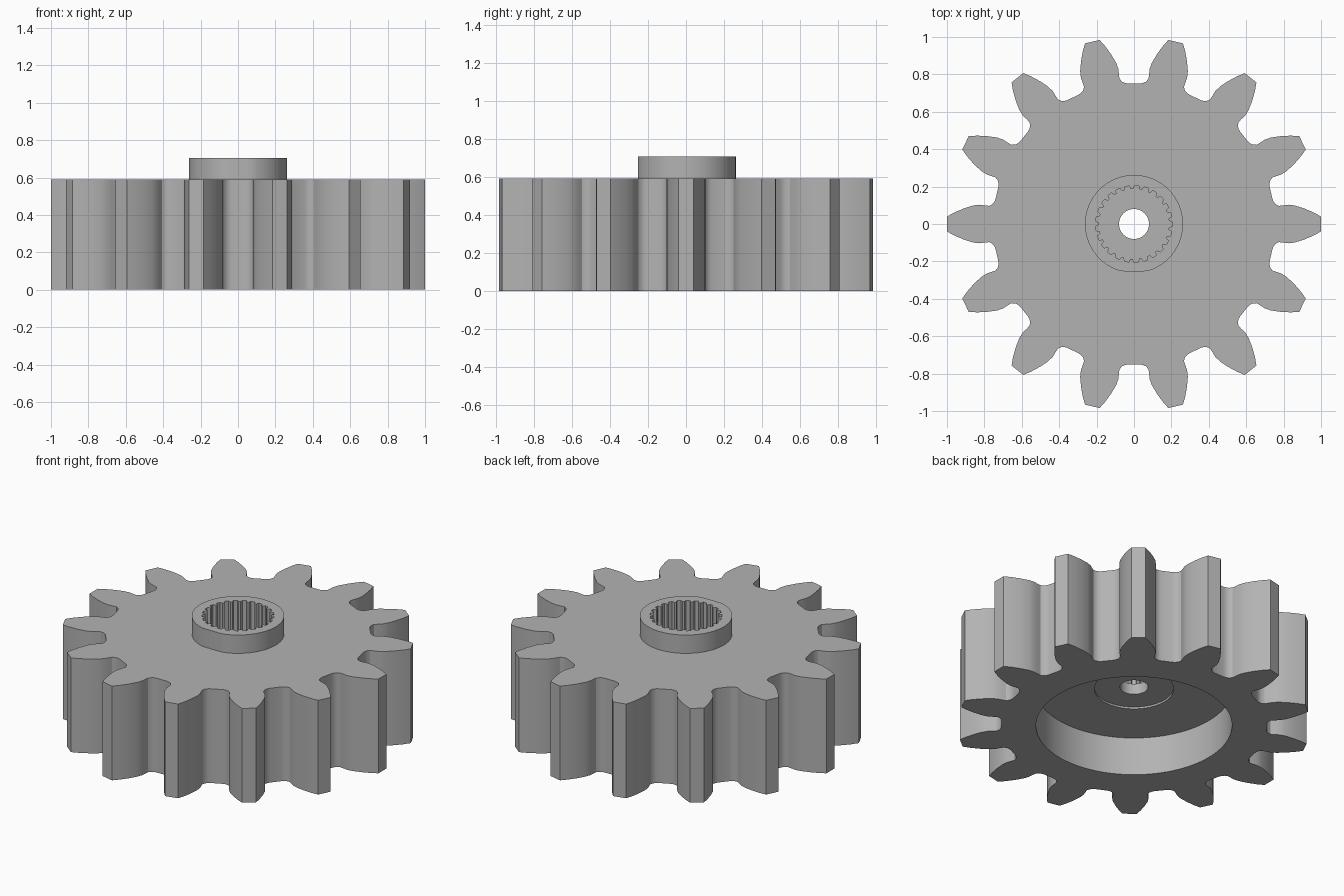
import bpy
import bmesh
from math import sin, cos, pi, tau

if "Cube" in bpy.data.objects:
    bpy.data.objects.remove(bpy.data.objects["Cube"], do_unlink=True)

TEETH = 14
SPLINES = 25
HEIGHT = 0.59
HUB_TOP = 0.705
CEILING = 0.24
BORE_FLOOR = 0.32

grey = bpy.data.materials.new("plain_grey")
grey.use_nodes = True
colour = (0.45, 0.45, 0.45, 1)
grey.diffuse_color = colour
grey.node_tree.nodes["Principled BSDF"].inputs["Base Color"].default_value = colour


def prism(name, outline, z0, z1):
    """Extrude a closed counter-clockwise outline from z0 to z1."""
    bm = bmesh.new()
    face = bm.faces.new([bm.verts.new((x, y, z0)) for x, y in outline])
    top = bmesh.ops.extrude_face_region(bm, geom=[face])["geom"]
    moved = [v for v in top if isinstance(v, bmesh.types.BMVert)]
    bmesh.ops.translate(bm, verts=moved, vec=(0, 0, z1 - z0))
    bmesh.ops.recalc_face_normals(bm, faces=bm.faces)
    mesh = bpy.data.meshes.new(name)
    bm.to_mesh(mesh)
    bm.free()
    mesh.materials.append(grey)
    obj = bpy.data.objects.new(name, mesh)
    bpy.context.collection.objects.link(obj)
    return obj


def circle(radius, count=64):
    return [(radius * cos(tau * i / count), radius * sin(tau * i / count))
            for i in range(count)]


def repeat(points, count):
    """Rotate a run of points around the axis."""
    result = []
    for i in range(count):
        c, s = cos(tau * i / count), sin(tau * i / count)
        result += [(c * x - s * y, s * x + c * y) for x, y in points]
    return result


def combine(target, tool, operation):
    mod = target.modifiers.new(operation, "BOOLEAN")
    mod.operation = operation
    mod.solver = "EXACT"
    mod.object = tool
    bpy.context.view_layer.update()
    graph = bpy.context.evaluated_depsgraph_get()
    mesh = bpy.data.meshes.new_from_object(target.evaluated_get(graph))
    target.modifiers.clear()
    target.data = mesh
    bpy.data.objects.remove(tool, do_unlink=True)


# Toothed body: one flank from root to tip, mirrored across the tooth axis
flank = [(0.74, 0.135), (0.746, 0.12), (0.757, 0.106), (0.775, 0.097), (0.795, 0.099),
         (0.825, 0.103), (0.86, 0.099), (0.91, 0.083), (0.96, 0.062), (1.0, 0.04)]
tooth = [(x, -y) for x, y in flank] + flank[::-1]
gear = prism("spur_gear", repeat(tooth, TEETH), 0, HEIGHT)

# Raised hub with a small flat at the front
hub = prism("hub", [(x, max(y, -0.253)) for x, y in circle(0.262)], 0.4, HUB_TOP)
combine(gear, hub, "UNION")

# Splined socket in the hub
step = tau / SPLINES
spline = [(r * cos(a * step), r * sin(a * step))
          for r, a in ((0.205, -0.25), (0.205, 0.2), (0.187, 0.35), (0.187, 0.6))]
# Underside recess, shallow inner step and through hole
cutters = [("socket", repeat(spline, SPLINES), BORE_FLOOR, 1),
           ("recess", circle(0.556, 96), -0.2, CEILING),
           ("step", circle(0.225), 0.1, CEILING + 0.012),
           ("hole", circle(0.08, 48), 0.05, 0.5)]
for name, outline, low, high in cutters:
    combine(gear, prism(name, outline, low, high), "DIFFERENCE")

bpy.ops.object.select_all(action="DESELECT")
gear.select_set(True)
bpy.context.view_layer.objects.active = gear
bpy.ops.object.shade_smooth_by_angle(angle=pi / 6)
